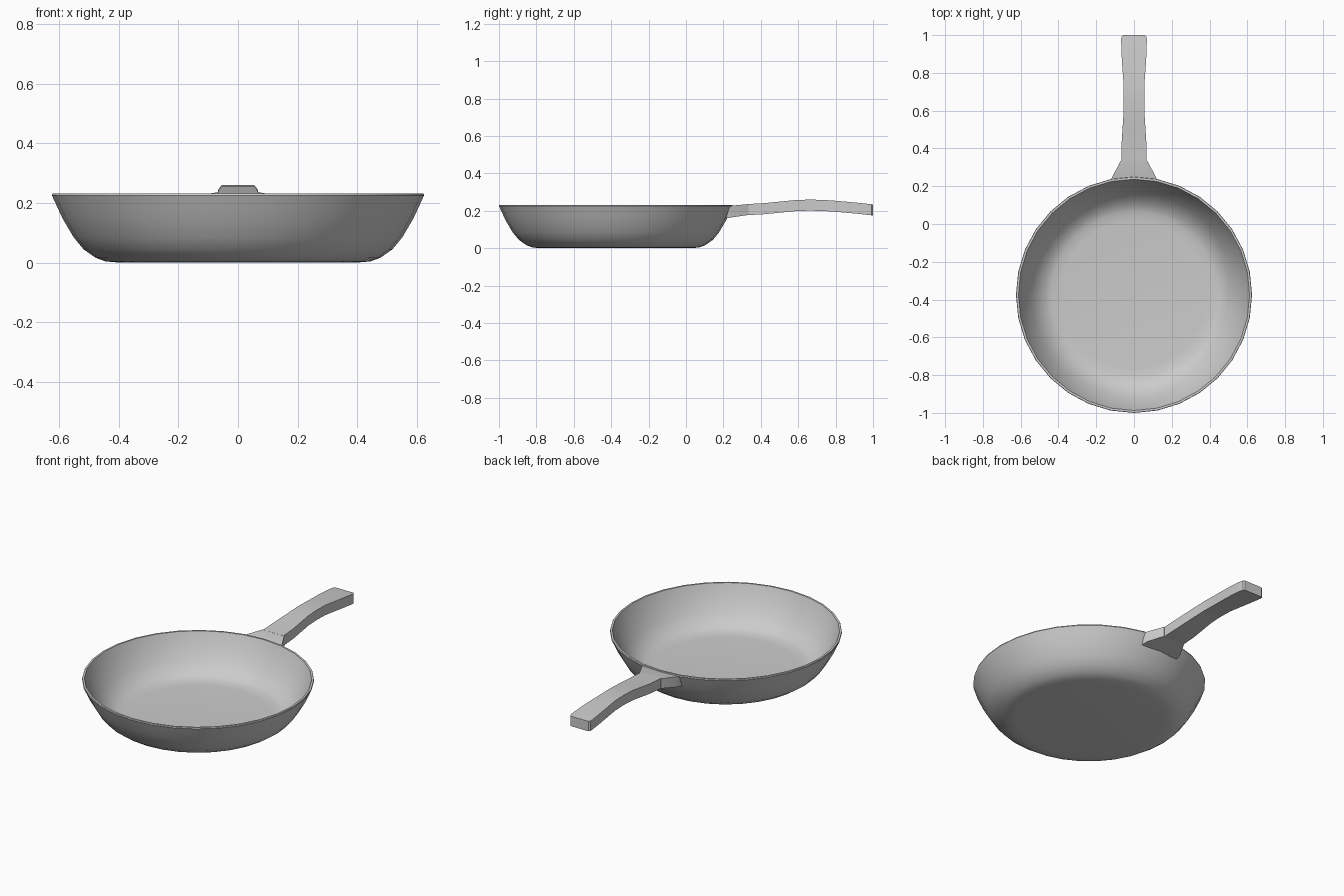
import bpy, bmesh, math

if "Cube" in bpy.data.objects:
    bpy.data.objects.remove(bpy.data.objects["Cube"])

SEGS = 32
CENTRE_Y = -0.375


def finish(name, bm, angle):
    bmesh.ops.recalc_face_normals(bm, faces=bm.faces)
    mesh = bpy.data.meshes.new(name)
    bm.to_mesh(mesh)
    bm.free()
    ob = bpy.data.objects.new(name, mesh)
    bpy.context.collection.objects.link(ob)
    bpy.ops.object.select_all(action='DESELECT')
    ob.select_set(True)
    bpy.context.view_layer.objects.active = ob
    bpy.ops.object.shade_smooth_by_angle(angle=math.radians(angle))
    return ob


def bridge(bm, a, b):
    n = len(a)
    for i in range(n):
        j = (i + 1) % n
        bm.faces.new((a[i], a[j], b[j], b[i]))


# Pan bowl: outer wall, rim and inner wall as one turned (radius, height) profile
profile = [(0.40, 0.0), (0.445, 0.004), (0.478, 0.016), (0.518, 0.044),
           (0.552, 0.085), (0.590, 0.150), (0.613, 0.200), (0.625, 0.226),
           (0.623, 0.232), (0.612, 0.232), (0.600, 0.202), (0.577, 0.153),
           (0.540, 0.092), (0.507, 0.054), (0.470, 0.028), (0.440, 0.017),
           (0.39, 0.013)]
bm = bmesh.new()
rings = []
for r, z in profile:
    rings.append([bm.verts.new((r * math.cos(math.tau * i / SEGS),
                                CENTRE_Y + r * math.sin(math.tau * i / SEGS), z))
                  for i in range(SEGS)])
for a, b in zip(rings, rings[1:]):
    bridge(bm, a, b)
bm.faces.new(rings[0])
bm.faces.new(rings[-1])
finish("pan_bowl", bm, 40)


def loft(name, sections, angle):
    """Closed bar through (y bottom, y top, half width, z bottom, z top) sections."""
    bm = bmesh.new()
    loops = []
    for yb, yt, w, zb, zt in sections:
        loops.append([bm.verts.new(p) for p in
                      ((-w, yb, zb), (w, yb, zb), (w, yt, zt), (-w, yt, zt))])
    for a, b in zip(loops, loops[1:]):
        bridge(bm, a, b)
    bm.faces.new(loops[0])
    bm.faces.new(loops[-1])
    return finish(name, bm, angle)


# Flared bracket joining the handle to the bowl wall
loft("handle_bracket", [(0.212, 0.235, 0.122, 0.160, 0.225),
                        (0.25, 0.25, 0.115, 0.166, 0.228),
                        (0.335, 0.335, 0.070, 0.178, 0.236)], 30)

# Arched grip, waisted in the middle, with clipped end corners
grip = [(0.33, 0.067, 0.236), (0.42, 0.066, 0.241), (0.50, 0.061, 0.249),
        (0.58, 0.056, 0.257), (0.66, 0.055, 0.260), (0.74, 0.055, 0.258),
        (0.82, 0.061, 0.252), (0.90, 0.066, 0.245), (0.975, 0.068, 0.237),
        (0.992, 0.066, 0.235), (1.0, 0.058, 0.234)]
loft("handle_grip", [(y, y, w, z - 0.059, z) for y, w, z in grip], 30)
